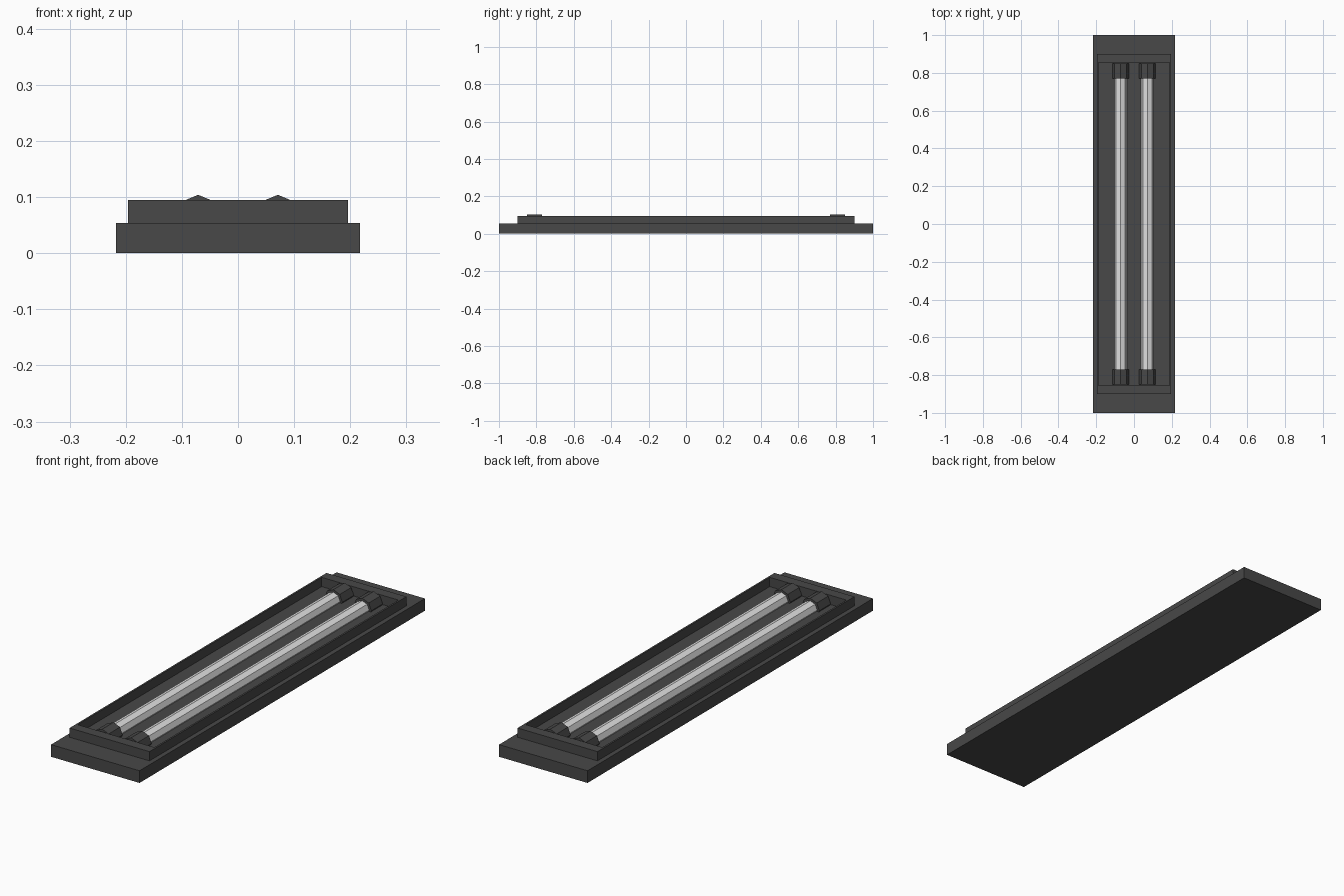
import bpy, bmesh, math
from mathutils import Matrix

if "Cube" in bpy.data.objects:
    bpy.data.objects.remove(bpy.data.objects["Cube"])

def material(name, rgb):
    m = bpy.data.materials.new(name)
    m.diffuse_color = (*rgb, 1)
    m.use_nodes = True
    m.node_tree.nodes["Principled BSDF"].inputs["Base Color"].default_value = m.diffuse_color
    return m

dark = material("dark grey metal", (0.065, 0.065, 0.065))
white = material("tube white", (0.75, 0.75, 0.75))

def finish(name, bm, mat):
    bmesh.ops.recalc_face_normals(bm, faces=bm.faces[:])
    me = bpy.data.meshes.new(name)
    bm.to_mesh(me)
    bm.free()
    me.materials.append(mat)
    ob = bpy.data.objects.new(name, me)
    bpy.context.collection.objects.link(ob)
    return ob

def rod(name, x, y, z, radius, length, mat):
    # eight-sided rod along y with one corner pointing up
    bm = bmesh.new()
    bmesh.ops.create_cone(bm, cap_ends=True, segments=8, radius1=radius,
                          radius2=radius, depth=length)
    bm.transform(Matrix.Translation((x, y, z)) @ Matrix.Rotation(math.pi / 2, 4, 'X'))
    return finish(name, bm, mat)

# Base plate
bm = bmesh.new()
bmesh.ops.create_cube(bm, size=1, matrix=Matrix.Translation((0, 0, 0.027))
                      @ Matrix.Diagonal((0.434, 2, 0.054, 1)))
finish("base_plate", bm, dark)

# Raised rim: rectangular ring, thick at the ends and thin at the sides
bm = bmesh.new()
def loop(x, y, z):
    return [bm.verts.new((sx * x, sy * y, z))
            for sx, sy in ((-1, -1), (1, -1), (1, 1), (-1, 1))]
loops = [loop(0.196, 0.9, 0.054), loop(0.196, 0.9, 0.095),
         loop(0.188, 0.855, 0.095), loop(0.188, 0.855, 0.054)]
for a, b in zip(loops, loops[1:] + loops[:1]):
    for i in range(4):
        j = (i + 1) % 4
        bm.faces.new((a[i], a[j], b[j], b[i]))
finish("raised_rim", bm, dark)

# Two tubes with a holder at each end
for side, sx in (("left", -1), ("right", 1)):
    rod(f"{side}_tube", sx * 0.071, 0, 0.06, 0.033, 1.56, white)
    for end, sy in (("front", -1), ("back", 1)):
        rod(f"{side}_{end}_holder", sx * 0.071, sy * 0.81, 0.06, 0.044, 0.08, dark)
